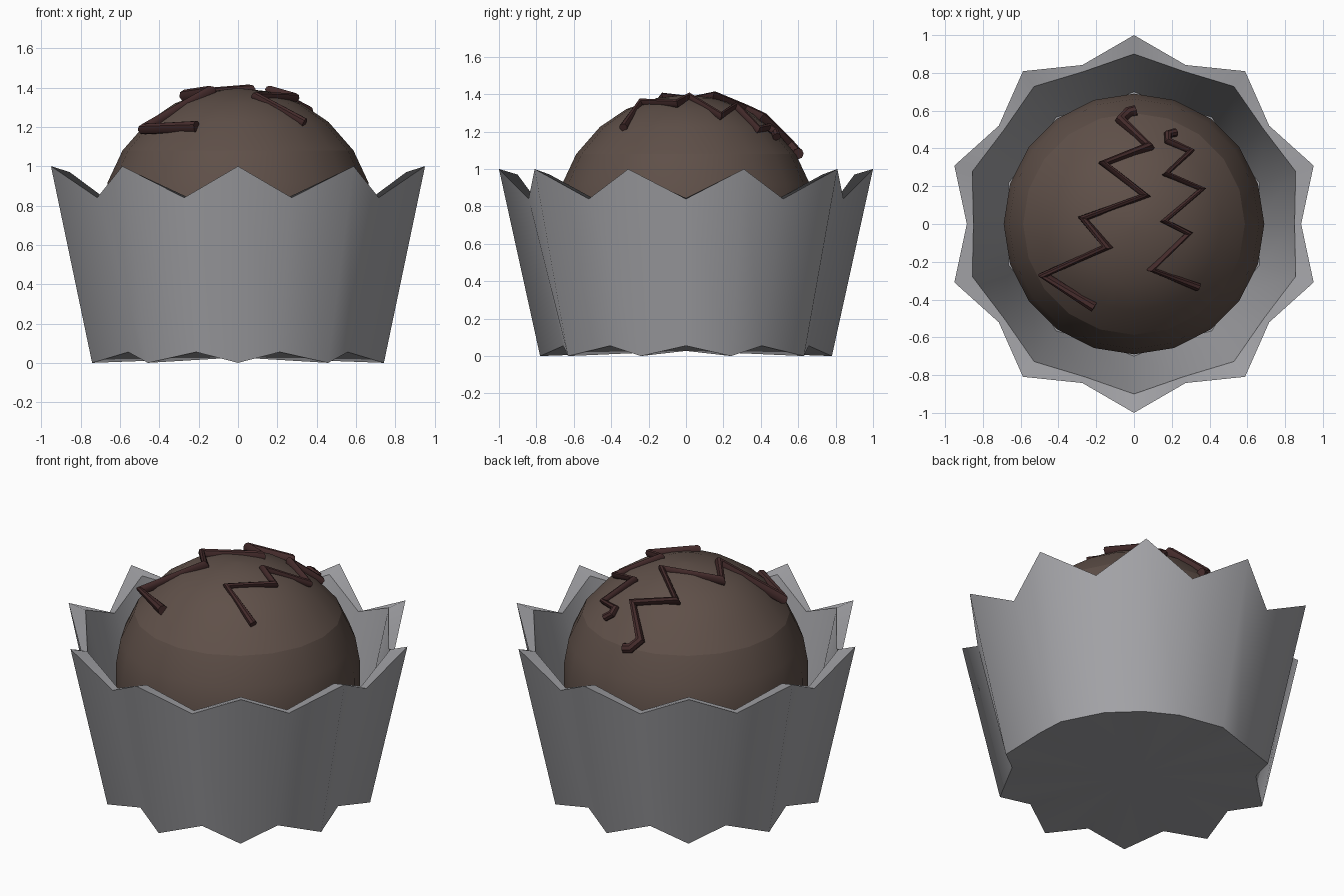
import bpy, bmesh, math

if "Cube" in bpy.data.objects:
    bpy.data.objects.remove(bpy.data.objects["Cube"], do_unlink=True)


def material(name, rgb):
    m = bpy.data.materials.new(name)
    m.use_nodes = True
    m.diffuse_color = (*rgb, 1)
    bsdf = m.node_tree.nodes["Principled BSDF"]
    bsdf.inputs["Base Color"].default_value = (*rgb, 1)
    bsdf.inputs["Roughness"].default_value = 0.8
    return m


paper = material("grey paper", (0.37, 0.37, 0.39))
cake = material("chocolate brown", (0.115, 0.08, 0.066))
icing = material("dark icing", (0.058, 0.024, 0.024))


def smooth(ob, degrees):
    bpy.ops.object.select_all(action="DESELECT")
    ob.select_set(True)
    bpy.context.view_layer.objects.active = ob
    bpy.ops.object.shade_smooth_by_angle(angle=math.radians(degrees))


def loft(name, rings, mat, degrees):
    """Skin a stack of vertex rings and close both ends with fans."""
    bm = bmesh.new()
    loops = [[bm.verts.new(p) for p in ring] for ring in rings]
    n = len(loops[0])
    for a, b in zip(loops, loops[1:]):
        for i in range(n):
            j = (i + 1) % n
            bm.faces.new((a[i], a[j], b[j], b[i]))
    for end in (loops[0], loops[-1]):
        z = sum(v.co.z for v in end) / n
        centre = bm.verts.new((0, 0, z))
        for i in range(n):
            bm.faces.new((end[i], end[(i + 1) % n], centre))
    bmesh.ops.recalc_face_normals(bm, faces=bm.faces)
    mesh = bpy.data.meshes.new(name)
    bm.to_mesh(mesh)
    bm.free()
    mesh.materials.append(mat)
    ob = bpy.data.objects.new(name, mesh)
    bpy.context.collection.objects.link(ob)
    smooth(ob, degrees)
    return ob


def ring(tip, valley):
    """Ring alternating between tip and valley, each given as (radius, z)."""
    points = []
    for i in range(20):
        r, z = valley if i % 2 else tip
        a = math.pi / 2 + i * math.pi / 10
        points.append((r * math.cos(a), r * math.sin(a), z))
    return points


# Pleated paper cup: inner floor, inner rim, outer rim, outer base
loft("paper_cup", [
    ring((0.70, 0.07), (0.65, 0.09)),
    ring((0.90, 0.97), (0.85, 0.845)),
    ring((1.0, 1.0), (0.885, 0.84)),
    ring((0.78, 0.0), (0.69, 0.055)),
], paper, 65)

# Domed cake with straight sides inside the cup
profile = [(0.60, 0.12), (0.69, 0.5), (0.69, 0.76), (0.662, 0.92), (0.587, 1.08),
           (0.46, 1.225), (0.32, 1.32), (0.155, 1.38), (0.02, 1.395)]
dome = loft("cake_dome", [ring(p, p) for p in profile], cake, 40)
for e in dome.data.edges:
    if all(abs(dome.data.vertices[v].co.z - 1.08) < 0.001 for v in e.vertices):
        e.use_edge_sharp = True


def dome_height(x, y):
    return 0.71 + math.sqrt(max(0.47 - x * x - y * y, 0))


def drizzle(name, path, radius):
    """Zigzag icing tube resting on the dome; points are (x, y, lift)."""
    curve = bpy.data.curves.new(name, "CURVE")
    curve.dimensions = "3D"
    curve.bevel_depth = radius
    curve.bevel_resolution = 2
    curve.use_fill_caps = True
    spline = curve.splines.new("POLY")
    spline.points.add(len(path) - 1)
    for point, (x, y, lift) in zip(spline.points, path):
        point.co = (x, y, dome_height(x, y) + lift, 1)
    curve.materials.append(icing)
    ob = bpy.data.objects.new(name, curve)
    bpy.context.collection.objects.link(ob)
    bpy.ops.object.select_all(action="DESELECT")
    ob.select_set(True)
    bpy.context.view_layer.objects.active = ob
    bpy.ops.object.convert(target="MESH")
    smooth(bpy.context.object, 40)


# Icing zigzags
drizzle("large_drizzle", [
    (0.01, 0.60, 0.04), (-0.03, 0.59, 0.03), (-0.07, 0.55, 0.02), (0.08, 0.41, 0.02),
    (-0.16, 0.32, 0.02), (0.06, 0.15, 0.01), (-0.27, 0.03, 0.02),
    (-0.14, -0.12, 0.01), (-0.48, -0.27, 0.07), (-0.21, -0.44, 0.01)], 0.03)
drizzle("small_drizzle", [
    (0.22, 0.485, 0.03), (0.18, 0.475, 0.03), (0.18, 0.44, 0.02), (0.30, 0.385, 0.02),
    (0.17, 0.265, 0.02), (0.36, 0.185, 0.02), (0.16, 0.015, 0.01),
    (0.29, -0.05, 0.02), (0.09, -0.24, 0.01), (0.34, -0.335, 0.02)], 0.023)
